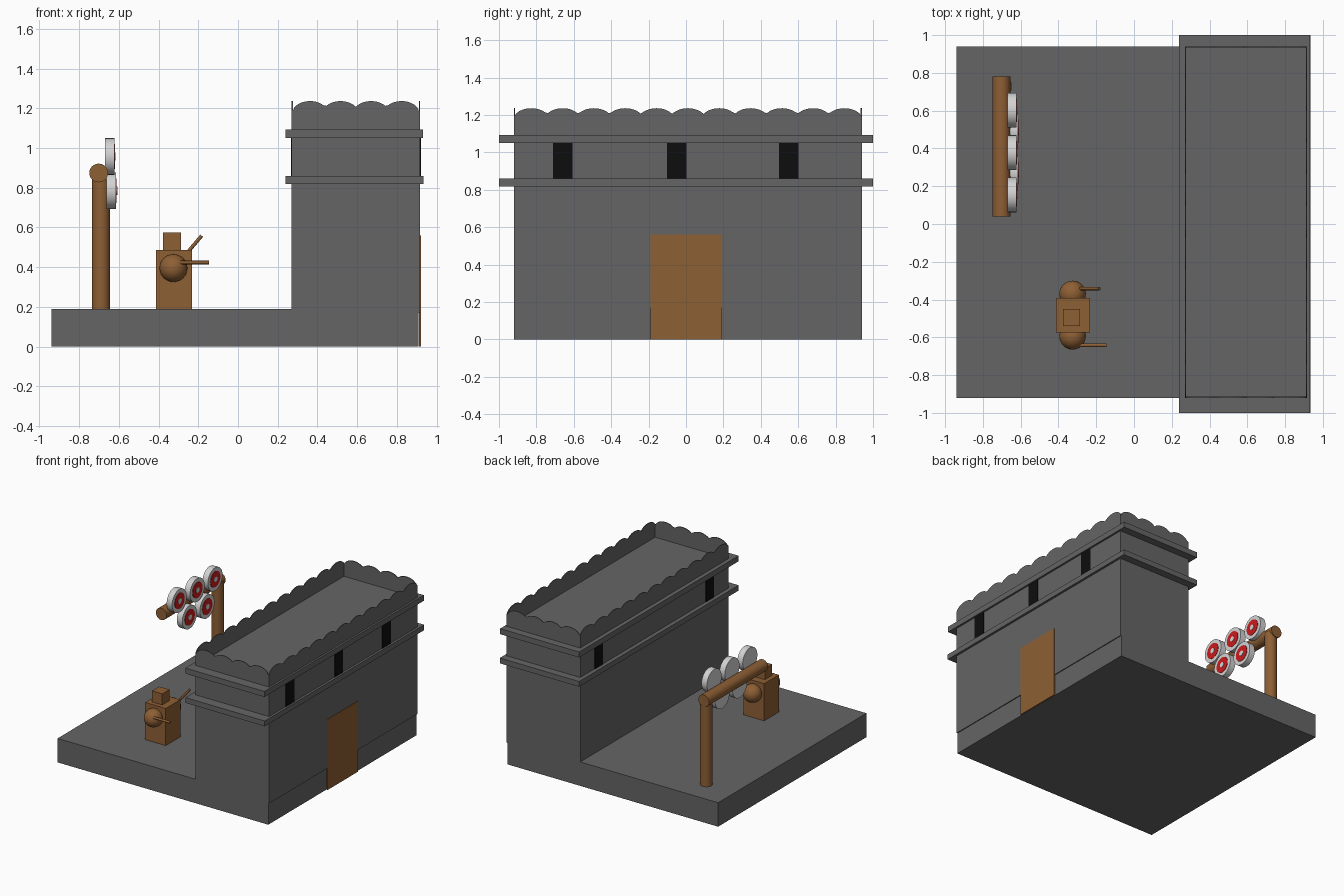
import bpy, bmesh, math
from mathutils import Vector

if "Cube" in bpy.data.objects:
    bpy.data.objects.remove(bpy.data.objects["Cube"])


def material(name, rgb):
    m = bpy.data.materials.new(name)
    m.diffuse_color = (*rgb, 1)
    m.use_nodes = True
    m.node_tree.nodes["Principled BSDF"].inputs["Base Color"].default_value = m.diffuse_color
    return m


STONE = material("stone grey", (0.13, 0.13, 0.13))
WOOD = material("wood brown", (0.27, 0.115, 0.035))
DARK = material("window black", (0.004, 0.004, 0.004))
WHITE = material("target white", (0.65, 0.65, 0.65))
RED = material("target red", (0.6, 0.01, 0.012))


def finish(bm, name, mat, smooth=False):
    bmesh.ops.recalc_face_normals(bm, faces=bm.faces)
    mesh = bpy.data.meshes.new(name)
    bm.to_mesh(mesh)
    bm.free()
    mesh.materials.append(mat)
    ob = bpy.data.objects.new(name, mesh)
    bpy.context.collection.objects.link(ob)
    if smooth:
        bpy.ops.object.select_all(action='DESELECT')
        ob.select_set(True)
        bpy.context.view_layer.objects.active = ob
        bpy.ops.object.shade_smooth_by_angle(angle=math.radians(35))
    return ob


def box(name, lo, hi, mat):
    bm = bmesh.new()
    bmesh.ops.create_cube(bm, size=1)
    lo, hi = Vector(lo), Vector(hi)
    for v in bm.verts:
        v.co = (lo + hi) / 2 + v.co * (hi - lo)
    return finish(bm, name, mat)


def rod(name, a, b, r, mat, sides=32):
    a, b = Vector(a), Vector(b)
    bm = bmesh.new()
    bmesh.ops.create_cone(bm, cap_ends=True, segments=sides, radius1=r, radius2=r, depth=(b - a).length)
    turn = (b - a).to_track_quat('Z', 'Y')
    for v in bm.verts:
        v.co = turn @ v.co + (a + b) / 2
    return finish(bm, name, mat, True)


def ball(name, centre, r, mat):
    bm = bmesh.new()
    bmesh.ops.create_uvsphere(bm, u_segments=32, v_segments=16, radius=r)
    bmesh.ops.translate(bm, verts=bm.verts, vec=centre)
    return finish(bm, name, mat, True)


def scalloped_wall(name, a, b, inward, count):
    """Thin upright wall from a to b whose top edge is a row of arches."""
    a, b, inward = Vector(a), Vector(b), Vector(inward)
    length = (b - a).length
    rx, rz, zc = 0.093, 0.066, 1.17
    step = (length - 2 * rx) / (count - 1)
    rx_arc = max(rx, step * 0.59)
    along = (b - a).normalized()
    pts = [a.copy()]
    n = count * 12
    for i in range(n + 1):
        s = length * i / n
        k = min(count - 1, max(0, round((s - rx) / step)))
        d = (s - rx - k * step) / rx_arc
        h = zc + rz * math.sqrt(max(0, 1 - d * d))
        pts.append(Vector((*(a + along * s).xy, h)))
    pts.append(b.copy())
    bm = bmesh.new()
    face = bm.faces.new([bm.verts.new(p) for p in pts])
    new = bmesh.ops.extrude_face_region(bm, geom=[face])["geom"]
    bmesh.ops.translate(bm, vec=inward, verts=[g for g in new if isinstance(g, bmesh.types.BMVert)])
    return finish(bm, name, STONE)


# Courtyard slab and main building
box("courtyard_slab", (-0.94, -0.92, 0), (0.91, 0.94, 0.19), STONE)
box("building_walls", (0.27, -0.92, 0.17), (0.917, 0.94, 1.08), STONE)
box("lower_ledge", (0.238, -1, 0.818), (0.935, 1, 0.86), STONE)
box("roof_ledge", (0.238, -1, 1.05), (0.932, 1, 1.094), STONE)

# Scalloped parapet on all four sides
X0, X1, Y0, Y1, Z, T = 0.27, 0.917, -0.92, 0.94, 1.08, 0.006
scalloped_wall("parapet_front", (X0, Y0, Z), (X1, Y0, Z), (0, T, 0), 4)
scalloped_wall("parapet_back", (X0, Y1, Z), (X1, Y1, Z), (0, -T, 0), 4)
scalloped_wall("parapet_left", (X0, Y0, Z), (X0, Y1, Z), (T, 0, 0), 11)
scalloped_wall("parapet_right", (X1, Y0, Z), (X1, Y1, Z), (-T, 0, 0), 11)

# Windows and door as thin plates
for y in (-0.66, -0.05, 0.55):
    box("right_window", (0.914, y - 0.052, 0.86), (0.921, y + 0.052, 1.05), DARK)
for y in (-0.68, 0.71):
    box("left_window", (0.266, y - 0.05, 0.86), (0.273, y + 0.05, 1.05), DARK)
box("door", (0.912, -0.19, 0.0), (0.921, 0.19, 0.56), WOOD)

# Training dummy
box("dummy_body", (-0.412, -0.575, 0.19), (-0.232, -0.392, 0.485), WOOD)
box("dummy_head", (-0.377, -0.54, 0.485), (-0.287, -0.45, 0.573), WOOD)
for y in (-0.37, -0.595):
    ball("dummy_shoulder", (-0.325, y, 0.395), 0.07, WOOD)
rod("dummy_front_arm", (-0.30, -0.642, 0.423), (-0.145, -0.642, 0.423), 0.009, WOOD, 12)
rod("dummy_back_arm", (-0.30, -0.342, 0.42), (-0.183, -0.342, 0.558), 0.009, WOOD, 12)

# Target rack
rod("rack_post", (-0.69, 0.73, 0.19), (-0.69, 0.73, 0.875), 0.045, WOOD)
rod("rack_bar", (-0.702, 0.04, 0.874), (-0.702, 0.78, 0.874), 0.047, WOOD)


def target(x, y, z):
    rod("target_disc", (x - 0.025, y, z), (x + 0.023, y, z), 0.092, WHITE)
    rod("target_ring", (x + 0.02, y, z), (x + 0.026, y, z), 0.062, RED)
    rod("target_centre", (x + 0.022, y, z), (x + 0.029, y, z), 0.021, WHITE)


for y in (0.154, 0.378, 0.602):
    target(-0.645, y, 0.957)
for y in (0.27, 0.49):
    target(-0.637, y, 0.785)
